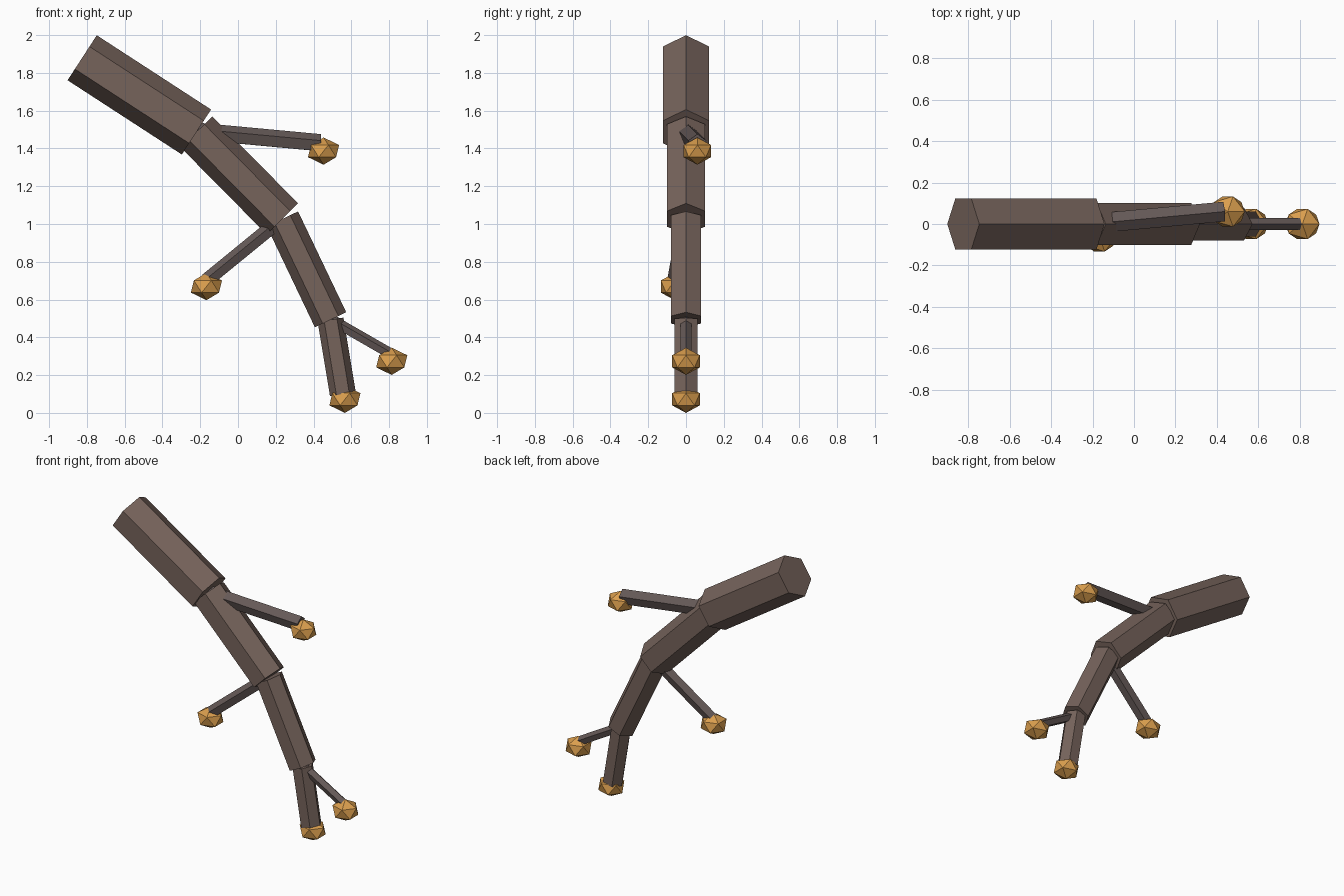
import bpy
from mathutils import Vector

if "Cube" in bpy.data.objects:
    bpy.data.objects.remove(bpy.data.objects["Cube"])


def material(name, rgb):
    m = bpy.data.materials.new(name)
    m.diffuse_color = (*rgb, 1)
    m.use_nodes = True
    m.node_tree.nodes["Principled BSDF"].inputs["Base Color"].default_value = m.diffuse_color
    return m


bark = material("bark", (0.18, 0.125, 0.105))
twig_bark = material("twig_bark", (0.13, 0.10, 0.095))
amber = material("amber", (0.70, 0.34, 0.075))


def limb(name, a, b, r, sides, mat):
    """Straight prism from a to b with one corner facing up."""
    a, b = Vector(a), Vector(b)
    d = b - a
    bpy.ops.mesh.primitive_cylinder_add(vertices=sides, radius=r, depth=d.length,
                                        location=(a + b) / 2)
    o = bpy.context.object
    o.rotation_euler = d.to_track_quat('Z', 'Y').to_euler()
    o.name = name
    o.data.materials.append(mat)


def bud(name, p):
    """Slightly flattened icosahedron."""
    bpy.ops.mesh.primitive_ico_sphere_add(subdivisions=1, radius=1, location=p)
    o = bpy.context.object
    o.scale = (0.092, 0.086, 0.072)
    o.name = name
    o.data.materials.append(amber)


# Drooping main branch, thinner at every joint
joints = [(-0.825, 0, 1.88), (-0.22, 0, 1.487), (0.235, 0, 1.027),
          (0.49, 0, 0.493), (0.555, 0, 0.10)]
for i, r in enumerate((0.142, 0.117, 0.092, 0.069)):
    limb(f"branch_segment_{i + 1}", joints[i], joints[i + 1], r, 6, bark)

# Side twigs growing from the joints
limb("upper_twig", joints[1], (0.435, 0.06, 1.426), 0.05, 5, twig_bark)
limb("middle_twig", joints[2], (-0.165, -0.06, 0.70), 0.04, 5, twig_bark)
limb("lower_twig", joints[3], (0.805, 0, 0.312), 0.031, 5, twig_bark)

# Buds hanging at the tips
for name, p in (("upper_bud", (0.453, 0.06, 1.386)),
                ("middle_bud", (-0.167, -0.06, 0.669)),
                ("lower_bud", (0.814, 0, 0.273)),
                ("tip_bud", (0.566, 0, 0.072))):
    bud(name, p)
